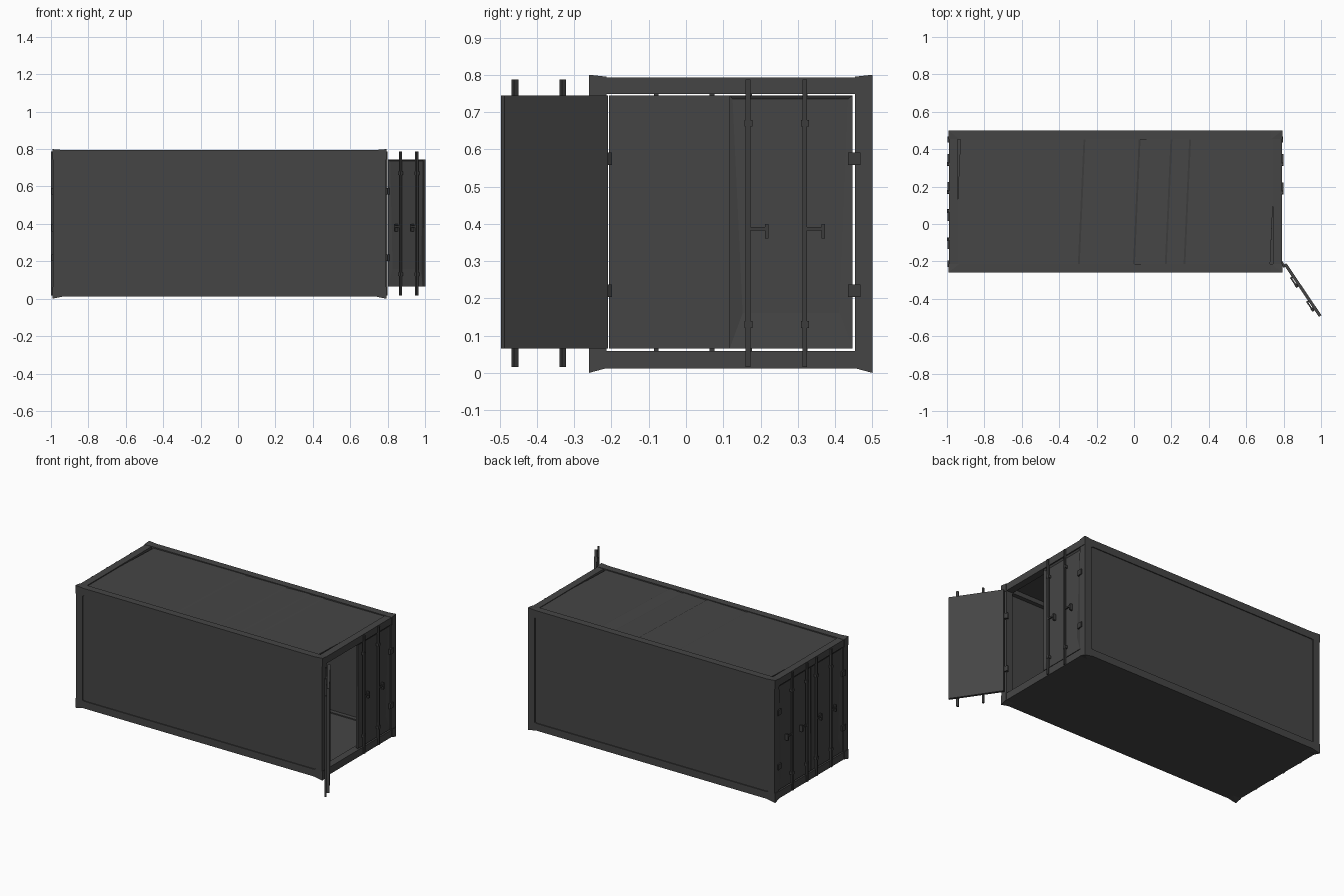
import bpy, bmesh
from mathutils import Vector

if "Cube" in bpy.data.objects:
    bpy.data.objects.remove(bpy.data.objects["Cube"])


def material(name, v):
    m = bpy.data.materials.new(name)
    m.diffuse_color = (v, v, v, 1)
    m.use_nodes = True
    m.node_tree.nodes["Principled BSDF"].inputs["Base Color"].default_value = m.diffuse_color
    return m


STEEL = material("dark grey steel", 0.06)
HARDWARE = material("darker grey hardware", 0.045)


def finish(name, bm, mat):
    bmesh.ops.recalc_face_normals(bm, faces=bm.faces)
    me = bpy.data.meshes.new(name)
    bm.to_mesh(me)
    bm.free()
    me.materials.append(mat)
    ob = bpy.data.objects.new(name, me)
    bpy.context.collection.objects.link(ob)
    return ob


def add_box(bm, x, y, z, place=lambda p: p):
    """Box between (min, max) ranges, with an optional placement function."""
    verts = bmesh.ops.create_cube(bm, size=1)["verts"]
    for v in verts:
        p = [r[0] if c < 0 else r[1] for c, r in zip(v.co, (x, y, z))]
        v.co = place(Vector(p))
    return verts


def box(name, x, y, z):
    bm = bmesh.new()
    add_box(bm, x, y, z)
    return finish(name, bm, STEEL)


X0, X1, Y0, Y1, Z0, Z1 = -0.99, 0.79, -0.26, 0.50, 0.012, 0.795
W = 0.047   # frame thickness

# Frame: corner posts, long rails and end beams
for ex, px in (("left", (X0, X0 + W)), ("right", (X1 - W, X1))):
    for ey, py in (("front", (Y0, Y0 + W)), ("back", (Y1 - W, Y1))):
        box(f"{ex}_{ey}_post", px, py, (Z0, Z1))
    box(ex + "_top_beam", px, (Y0 + W, Y1 - W), (Z1 - W, Z1 - 0.002))
    box(ex + "_bottom_beam", px, (Y0 + W, Y1 - W), (Z0, Z0 + W))
for ey, py in (("front", (Y0, Y0 + W)), ("back", (Y1 - W, Y1))):
    box(ey + "_top_rail", (X0 + W, X1 - W), py, (Z1 - W, Z1))
    box(ey + "_bottom_rail", (X0 + W, X1 - W), py, (Z0, Z0 + W))

# Flared corner fittings
for i, (cx, sx) in enumerate(((X0, 1), (X1, -1))):
    for j, (cy, sy) in enumerate(((Y0, 1), (Y1, -1))):
        for k, (cz, sz) in enumerate(((Z0, 1), (Z1, -1))):
            bm = bmesh.new()
            flare = 0.012 if sz > 0 else 0.005
            for a in (-0.003, 0.055):
                for b in (0, 0.045):
                    for c in (0, 0.05):
                        out = flare if (a < 0 and b == 0 and c == 0) else 0
                        bm.verts.new((cx + sx * a, cy + sy * b, cz + sz * (c - out)))
            bmesh.ops.convex_hull(bm, input=bm.verts)
            finish(f"corner_fitting_{i}{j}{k}", bm, STEEL)

# Side walls and floor, set slightly inside the frame
box("front_wall", (X0 + W, X1 - W), (Y0 + 0.006, Y0 + 0.02), (Z0 + W, Z1 - W))
box("back_wall", (X0 + W, X1 - W), (Y1 - 0.02, Y1 - 0.006), (Z0 + W, Z1 - W))
box("floor", (X0 + W, X1 - W), (Y0 + W, Y1 - W), (Z0, Z0 + 0.04))

# Roof sheet with shallow cross creases
bm = bmesh.new()
profile = [(X0 + W, 0.787), (-0.285, 0.791), (-0.275, 0.787), (0.01, 0.791),
           (0.02, 0.786), (0.18, 0.791), (0.19, 0.787), (0.28, 0.791),
           (0.29, 0.787), (X1 - W, 0.789)]
rows = [[bm.verts.new((x + s, y, z)) for x, z in profile]
        for y, s in ((Y0 + W, -0.015), (Y1 - W, 0.015))]
for i in range(len(profile) - 1):
    bm.faces.new((rows[0][i], rows[0][i + 1], rows[1][i + 1], rows[1][i]))
bmesh.ops.recalc_face_normals(bm, faces=bm.faces)
roof = finish("roof", bm, STEEL)
solid = roof.modifiers.new("thickness", "SOLIDIFY")
solid.thickness = 0.012
solid.offset = -1 if roof.data.polygons[0].normal.z > 0 else 1


def door(name, hinge, along, outward, length):
    """Door leaf; local axes are along the leaf, outward and up."""
    h, u, n = Vector((*hinge, 0)), Vector((*along, 0)), Vector((*outward, 0))

    def place(p):
        return h + u * p.x + n * p.y + Vector((0, 0, p.z))

    # Leaf with a sloping recessed field on its outer face
    bm = bmesh.new()
    lo, hi = 0.065, 0.745
    back, rim, field = [
        [bm.verts.new(place(Vector((a, d, c)))) for a, c in pts] for d, pts in (
            (-0.008, ((0, lo), (length, lo), (length, hi), (0, hi))),
            (0.008, ((0, lo), (length, lo), (length, hi), (0, hi))),
            (0.001, ((0.035, 0.16), (length - 0.035, 0.16),
                     (length - 0.008, 0.735), (0.012, 0.735))))]
    for i in range(4):
        j = (i + 1) % 4
        bm.faces.new((back[i], back[j], rim[j], rim[i]))
        bm.faces.new((rim[i], rim[j], field[j], field[i]))
    bm.faces.new(back)
    bm.faces.new(field)
    finish(name, bm, STEEL)

    # Locking bars with cam ends and handles
    bm = bmesh.new()
    for at, wide in ((length * 0.39, 0.012), (length * 0.85, 0.014)):
        add_box(bm, (at - wide / 2, at + wide / 2), (0.009, 0.021), (0.016, 0.788), place)
        for z in (0.13, 0.67):
            add_box(bm, (at - 0.012, at + 0.009), (0.004, 0.022), (z - 0.009, z + 0.009), place)
        add_box(bm, (at - 0.055, at - 0.045), (0.0, 0.02), (0.36, 0.4), place)
        add_box(bm, (at - 0.05, at), (0.012, 0.02), (0.382, 0.392), place)
    finish(name + "_locking_bars", bm, HARDWARE)

    # Hinges
    bm = bmesh.new()
    for z in (0.22, 0.575):
        add_box(bm, (-0.022, 0.012), (0.004, 0.018), (z - 0.017, z + 0.017), place)
    finish(name + "_hinges", bm, HARDWARE)


# Closed pair on the left end; one closed and one swung open on the right end
door("left_back_door", (X0 + 0.012, 0.447), (0, -1), (-1, 0), 0.326)
door("left_front_door", (X0 + 0.012, -0.207), (0, 1), (-1, 0), 0.326)
door("right_back_door", (X1 - 0.012, 0.447), (0, -1), (1, 0), 0.33)
door("open_door", (0.808, -0.214), (0.56, -0.83), (-0.83, -0.56), 0.335)
